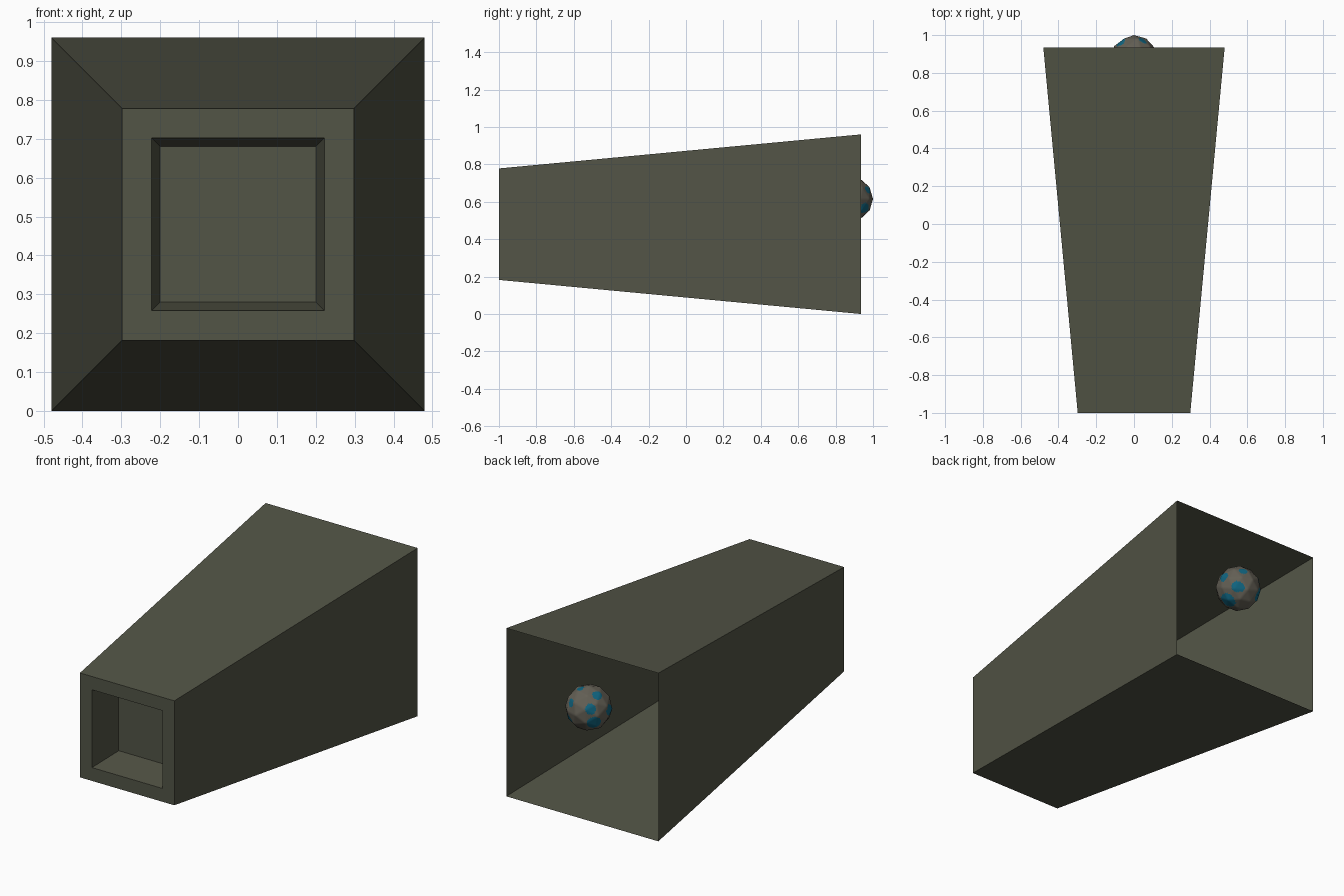
import bpy, bmesh
from math import radians, cos
from mathutils import Vector, Matrix

if "Cube" in bpy.data.objects:
    bpy.data.objects.remove(bpy.data.objects["Cube"])


def make_material(name, colour):
    m = bpy.data.materials.new(name)
    m.diffuse_color = (*colour, 1.0)
    m.use_nodes = True
    m.node_tree.nodes["Principled BSDF"].inputs["Base Color"].default_value = m.diffuse_color
    return m


olive = make_material("olive_grey", (0.085, 0.089, 0.061))
stone = make_material("warm_grey", (0.125, 0.115, 0.09))
blue = make_material("deep_blue", (0.005, 0.125, 0.21))


def make_object(name, bm, materials):
    mesh = bpy.data.meshes.new(name)
    bm.to_mesh(mesh)
    bm.free()
    ob = bpy.data.objects.new(name, mesh)
    bpy.context.collection.objects.link(ob)
    for m in materials:
        mesh.materials.append(m)
    return ob


# Tapered shell: square rings from the open back to the recessed front panel
MID_Z = 0.48
sections = [(0.48, 0.935), (0.298, -1.0), (0.222, -1.0), (0.20, -0.79)]  # half width, y
bm = bmesh.new()
rings = [[bm.verts.new((sx * h, y, MID_Z + sz * h))
          for sx, sz in ((-1, -1), (1, -1), (1, 1), (-1, 1))]
         for h, y in sections]
for a, b in zip(rings, rings[1:]):
    for i in range(4):
        j = (i + 1) % 4
        bm.faces.new((a[i], b[i], b[j], a[j]))
bm.faces.new(rings[-1])
bm.normal_update()
# The recessed panel looks out of the front
if bm.faces[:][-1].normal.y > 0:
    bmesh.ops.reverse_faces(bm, faces=bm.faces[:][-1:])
# Outer walls look away from the axis, rim to the front, recess walls to the axis
for f in bm.faces[:]:
    c = f.calc_center_median() - Vector((0, 0, MID_Z))
    side = Vector((c.x, 0, c.z))
    if all(abs(v.co.y + 1.0) < 0.01 for v in f.verts):
        wrong = f.normal.y > 0
    elif side.length > 0.23:
        wrong = f.normal.dot(side) < 0
    elif side.length > 0.1:
        wrong = f.normal.dot(side) > 0
    else:
        wrong = False
    if wrong:
        f.normal_flip()
make_object("tapered_shell", bm, [olive])

# Ball: faceted sphere with its poles along y, cut finely for the spots
bm = bmesh.new()
bmesh.ops.create_icosphere(bm, subdivisions=2, radius=0.123,
                           matrix=Matrix.Rotation(radians(-90), 4, 'X'))
bmesh.ops.subdivide_edges(bm, edges=bm.edges[:], cuts=7, use_grid_fill=True)

# Spots: direction and angular radius in degrees
spots = [((0.29, 0.24, 0.93), 10), ((-0.58, 0.16, 0.81), 13), ((0.40, 0.82, 0.42), 11),
         ((-0.61, 0.73, 0.35), 14), ((-0.72, 0.62, -0.35), 19), ((-0.98, -0.21, 0.05), 15),
         ((0.62, 0.65, -0.42), 15), ((0.50, 0.73, -0.44), 13), ((0.55, -0.10, -0.82), 22),
         ((0.97, 0.12, 0.20), 14), ((-0.40, -0.80, 0.40), 14), ((0.50, -0.80, 0.30), 14),
         ((-0.30, -0.75, -0.55), 18)]
spots = [(Vector(d).normalized(), cos(radians(a))) for d, a in spots]
for f in bm.faces:
    f.smooth = True
    n = f.calc_center_median().normalized()
    f.material_index = int(any(n.dot(d) > c for d, c in spots))
ball = make_object("spotted_ball", bm, [stone, blue])
ball.location = (0, 0.877, 0.615)
